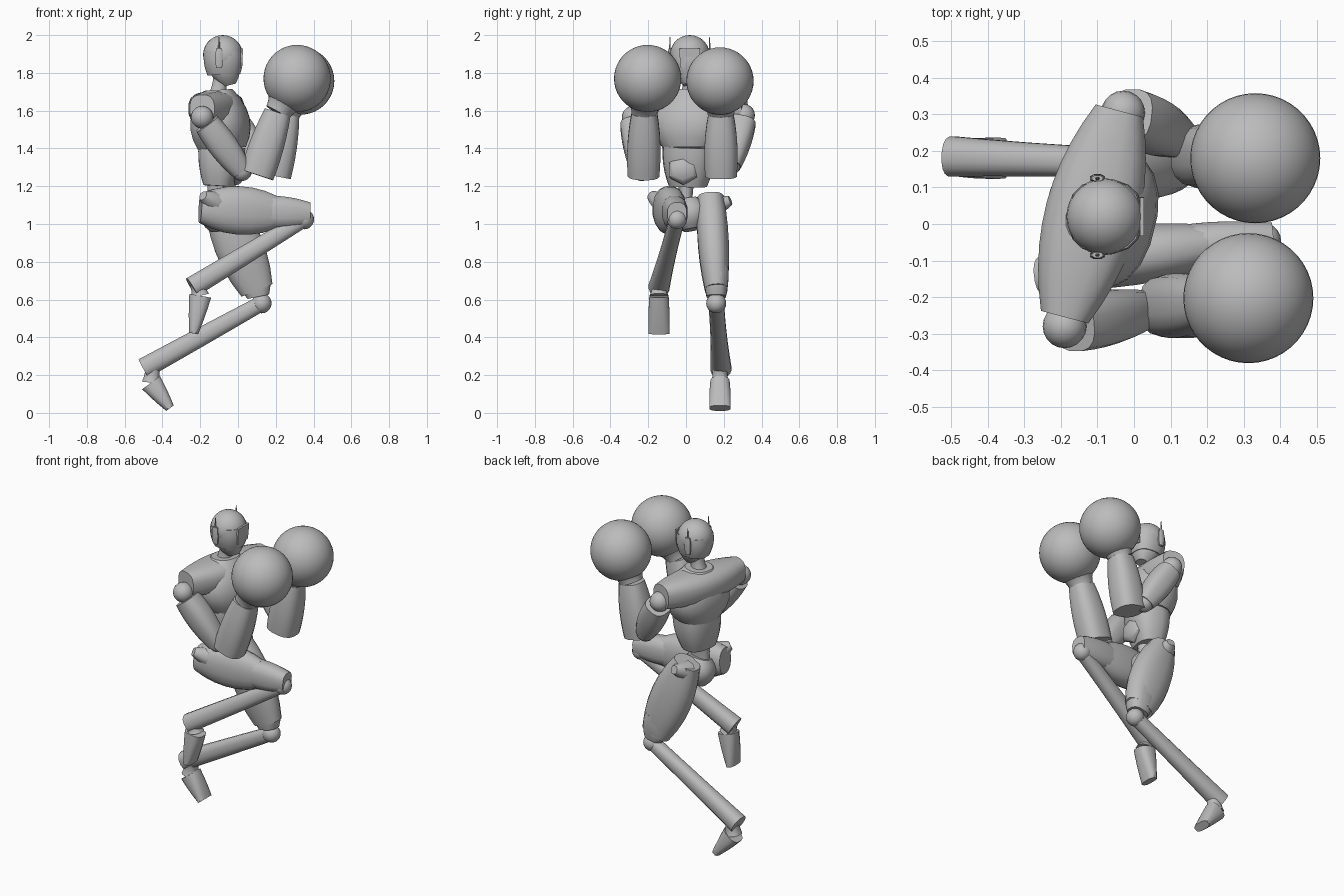
import bpy, bmesh, math
from mathutils import Vector, Matrix

default_cube = bpy.data.objects.get("Cube")
if default_cube:
    bpy.data.objects.remove(default_cube)

grey = bpy.data.materials.new("plain grey")
grey.use_nodes = True
grey.diffuse_color = (0.5, 0.5, 0.5, 1)
shader = grey.node_tree.nodes["Principled BSDF"]
shader.inputs["Base Color"].default_value = grey.diffuse_color

SIDEWAYS = Vector((0, 1, 0))
FORWARD = Vector((1, 0, 0))
TWISTED = Vector((0.25, 1, 0)).normalized()   # the upper body is turned a little


def finish(name, bm):
    bmesh.ops.recalc_face_normals(bm, faces=bm.faces)
    mesh = bpy.data.meshes.new(name)
    bm.to_mesh(mesh)
    bm.free()
    mesh.materials.append(grey)
    part = bpy.data.objects.new(name, mesh)
    bpy.context.collection.objects.link(part)
    bpy.ops.object.select_all(action="DESELECT")
    part.select_set(True)
    bpy.context.view_layer.objects.active = part
    bpy.ops.object.shade_smooth_by_angle(angle=math.radians(40))


def blend(radii, t):
    """Smooth curve through the radii at the start, middle and end."""
    start, middle, end = radii
    return (start * (1 - t) * (1 - 2 * t) + middle * 4 * t * (1 - t)
            + end * t * (2 * t - 1))


def squared(value, power):
    return math.copysign(abs(value) ** power, value)


def limb(name, start, end, wide, deep=None, across=SIDEWAYS, sides=16, power=0.85, steps=6):
    """Straight part of oval section; wide runs along the across vector."""
    start, end = Vector(start), Vector(end)
    axis = (end - start).normalized()
    side = (across - axis * across.dot(axis)).normalized()
    other = axis.cross(side)
    bm = bmesh.new()
    rings = []
    for step in range(steps + 1):
        t = step / steps
        centre = start.lerp(end, t)
        width, depth = blend(wide, t), blend(deep or wide, t)
        ring = []
        for k in range(sides):
            angle = math.tau * (k + 0.5) / sides
            offset = (side * squared(math.cos(angle), power) * width
                      + other * squared(math.sin(angle), power) * depth)
            ring.append(bm.verts.new(centre + offset))
        rings.append(ring)
    for lower, upper in zip(rings, rings[1:]):
        for k in range(sides):
            following = (k + 1) % sides
            bm.faces.new((lower[k], lower[following], upper[following], upper[k]))
    bm.faces.new(rings[0])
    bm.faces.new(rings[-1])
    finish(name, bm)


def ball(name, centre, radius, segments=20):
    bm = bmesh.new()
    bmesh.ops.create_uvsphere(bm, u_segments=segments, v_segments=segments // 2,
                              radius=radius, matrix=Matrix.Translation(centre))
    finish(name, bm)


# Head, visor and neck
ball("cranium", (-.08, .02, 1.895), .105, segments=28)
limb("skull", (-.075, .02, 1.79), (-.08, .02, 1.92), (.08, .1, .1), (.088, .104, .1))
limb("jaw", (-.045, .02, 1.735), (-.07, .02, 1.83), (.035, .07, .085))
limb("visor", (.015, .02, 1.83), (.022, .02, 1.93), (.07, .075, .075), (.008, .008, .008),
     sides=4, power=1)
limb("neck", (-.11, .02, 1.66), (-.09, .02, 1.79), (.055, .04, .04))

# Ear pods, each with a thin antenna
for side_name, y in (("left", .125), ("right", -.085)):
    limb(side_name + "_ear_pod", (-.1, y, 1.825), (-.1, y, 1.93),
         (.008, .012, .008), (.016, .022, .016), sides=8)
    limb(side_name + "_antenna", (-.1, y, 1.92), (-.1, y, 1.99),
         (.005, .004, .002), (.007, .004, .002), sides=6)

# Upper body
limb("chest", (-.085, .02, 1.4), (-.105, .02, 1.71), (.14, .2, .08), (.125, .15, .075),
     across=TWISTED, sides=20)
limb("shoulder_yoke", (-.19, -.255, 1.61), (-.04, .31, 1.61), (.068, .13, .068),
     (.075, .095, .075), across=FORWARD, power=.75, steps=10)
limb("abdomen", (-.1, .01, 1.2), (-.085, .015, 1.41), (.1, .13, .135), (.08, .11, .12),
     across=TWISTED, power=.75)
limb("buckle", (-.02, -.015, 1.285), (.028, -.015, 1.285), (.085, .085, .06),
     (.075, .075, .05), sides=6, power=1)
limb("waist_stem", (-.1, 0, 1), (-.1, 0, 1.22), (.05, .035, .045), (.07, .06, .065))

# Arms: shoulder ball, upper arm, elbow, forearm, cuff and round glove
arms = {
    "right": dict(shoulder=(-.19, -.28, 1.565), elbow=(.02, -.235, 1.28),
                  heel=(.1, -.225, 1.26), wrist=(.21, -.22, 1.59), fist=(.313, -.203, 1.77)),
    "left": dict(shoulder=(-.03, .305, 1.575), elbow=(.12, .235, 1.31),
                 heel=(.19, .185, 1.255), wrist=(.255, .185, 1.58), fist=(.332, .18, 1.757)),
}
for side_name, joints in arms.items():
    shoulder, elbow, heel, wrist, fist = (Vector(joint) for joint in joints.values())
    ball(side_name + "_shoulder_ball", shoulder, .06)
    limb(side_name + "_upper_arm", shoulder.lerp(elbow, .12), elbow,
         (.075, .075, .055), (.07, .078, .055), power=.75)
    ball(side_name + "_elbow", elbow, .053)
    limb(side_name + "_forearm", heel, wrist, (.085, .088, .068), (.092, .092, .072), power=.75)
    limb(side_name + "_cuff", wrist, wrist.lerp(fist, .5), (.07, .085, .12), power=1)
    ball(side_name + "_glove", fist, .178, segments=44)

# Pelvis
limb("pelvis", (-.08, .03, .97), (-.1, 0, 1.13), (.045, .1, .06), (.07, .11, .07))

# Legs: thigh, hip guard, knee cuff, knee, shin, ankle and foot
legs = {
    "right": dict(hip=(-.2, -.11, 1.085), thigh_end=(.2, -.06, 1.06),
                  guard=(-.12, -.12, 1.11), guard_end=(-.185, -.185, 1.15),
                  cuff=(.14, -.065, 1.065), cuff_end=(.38, -.047, 1.055),
                  knee=(.35, -.048, 1.025), shin_end=(-.245, -.143, .665),
                  ankle=(-.215, -.143, .68), heel=(-.2, -.143, .62), toe=(-.235, -.143, .42)),
    "left": dict(hip=(-.1, .13, 1.14), thigh_end=(.1, .16, .65),
                 guard=(-.1, .14, 1.09), guard_end=(-.08, .235, 1.125),
                 cuff=(.075, .16, .77), cuff_end=(.107, .16, .615),
                 knee=(.125, .16, .58), shin_end=(-.5, .185, .235),
                 ankle=(-.45, .18, .25), heel=(-.46, .18, .16), toe=(-.36, .18, .025)),
}
for side_name, joints in legs.items():
    leg = {joint: Vector(place) for joint, place in joints.items()}
    limb(side_name + "_thigh", leg["hip"], leg["thigh_end"], (.07, .083, .06), (.08, .13, .09))
    limb(side_name + "_hip_guard", leg["guard"], leg["guard_end"],
         (.065, .05, .025), (.06, .045, .025), across=FORWARD, sides=10)
    limb(side_name + "_knee_cuff", leg["cuff"], leg["cuff_end"],
         (.065, .065, .052), (.085, .085, .06), sides=12, power=.75)
    ball(side_name + "_knee", leg["knee"], .053)
    limb(side_name + "_shin", leg["knee"], leg["shin_end"], (.042, .044, .056), (.042, .05, .056))
    limb(side_name + "_ankle", leg["ankle"], leg["heel"], (.045, .04, .05), (.042, .04, .05))
    limb(side_name + "_foot", leg["heel"], leg["toe"], (.052, .057, .057), (.06, .045, .025),
         sides=12, power=.7)
